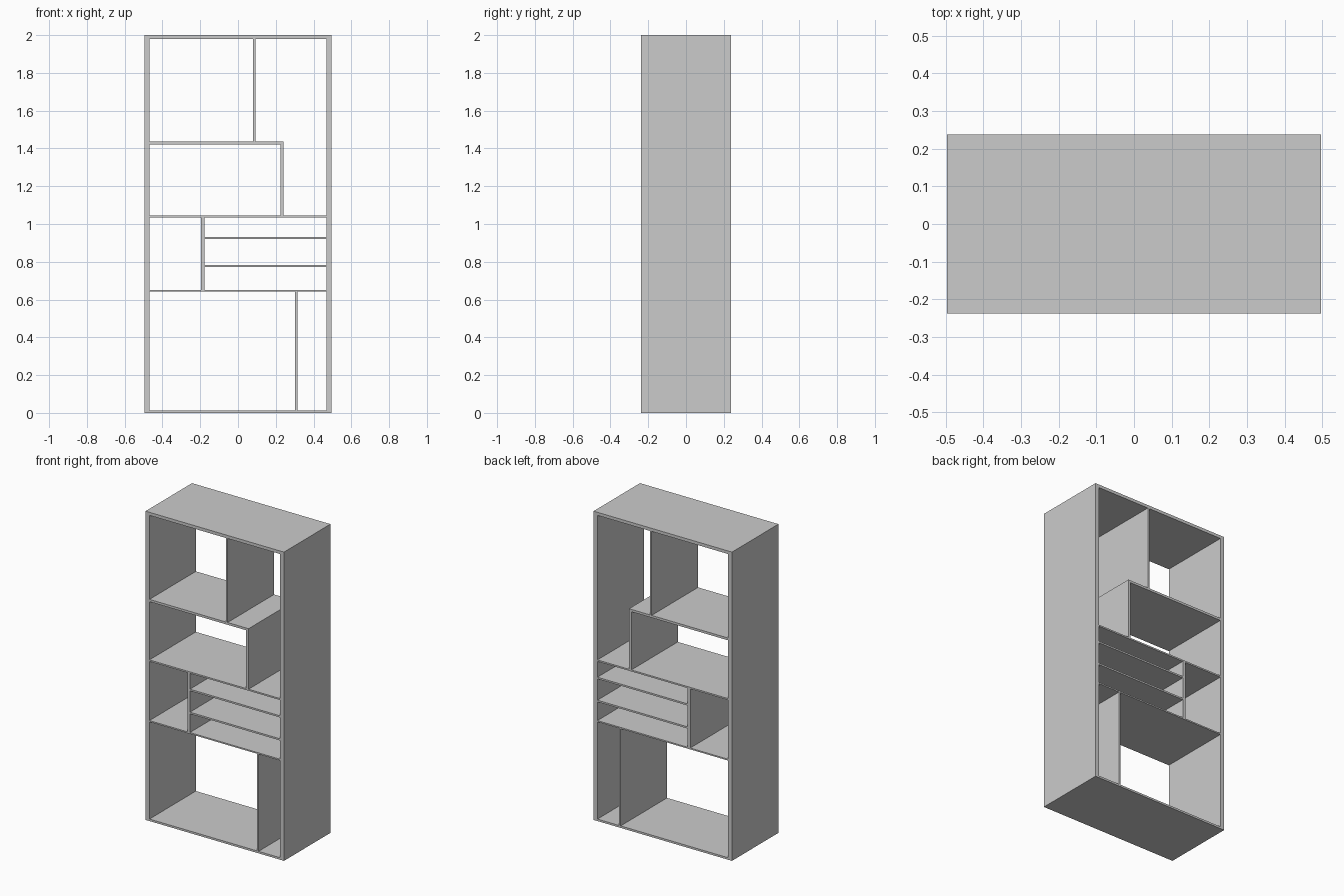
import bpy

if "Cube" in bpy.data.objects:
    bpy.data.objects.remove(bpy.data.objects["Cube"])

W, D, H = 0.496, 0.2375, 2.0      # half width, half depth, height
INNER = 0.468                     # inner face of the side panels


def board(name, x0, x1, z0, z1):
    """Full-depth board spanning x0..x1 and z0..z1."""
    bpy.ops.mesh.primitive_cube_add(size=1, location=((x0 + x1) / 2, 0, (z0 + z1) / 2))
    ob = bpy.context.object
    ob.name = ob.data.name = name
    ob.scale = (x1 - x0, 2 * D, z1 - z0)
    bpy.ops.object.transform_apply(location=False, rotation=False, scale=True)
    return ob


# Outer frame
board("left_side", -W, -INNER, 0, H)
board("right_side", INNER, W, 0, H)
board("top_panel", -INNER, INNER, 1.98, H)
board("bottom_panel", -INNER, INNER, 0, 0.013)

# Horizontal shelves: name, x start, x end, underside, top
for shelf in [
    ("upper_shelf", -INNER, 0.242, 1.421, 1.436),
    ("middle_shelf", -INNER, INNER, 1.034, 1.044),
    ("small_shelf_upper", -0.178, INNER, 0.921, 0.932),
    ("small_shelf_lower", -0.178, INNER, 0.772, 0.783),
    ("lower_shelf", -INNER, INNER, 0.642, 0.651),
]:
    board(*shelf)

# Vertical dividers
for divider in [
    ("top_divider", 0.080, 0.092, 1.436, 1.98),
    ("upper_divider", 0.225, 0.242, 1.044, 1.421),
    ("middle_divider", -0.197, -0.178, 0.651, 1.034),
    ("bottom_divider", 0.302, 0.314, 0.013, 0.642),
]:
    board(*divider)
